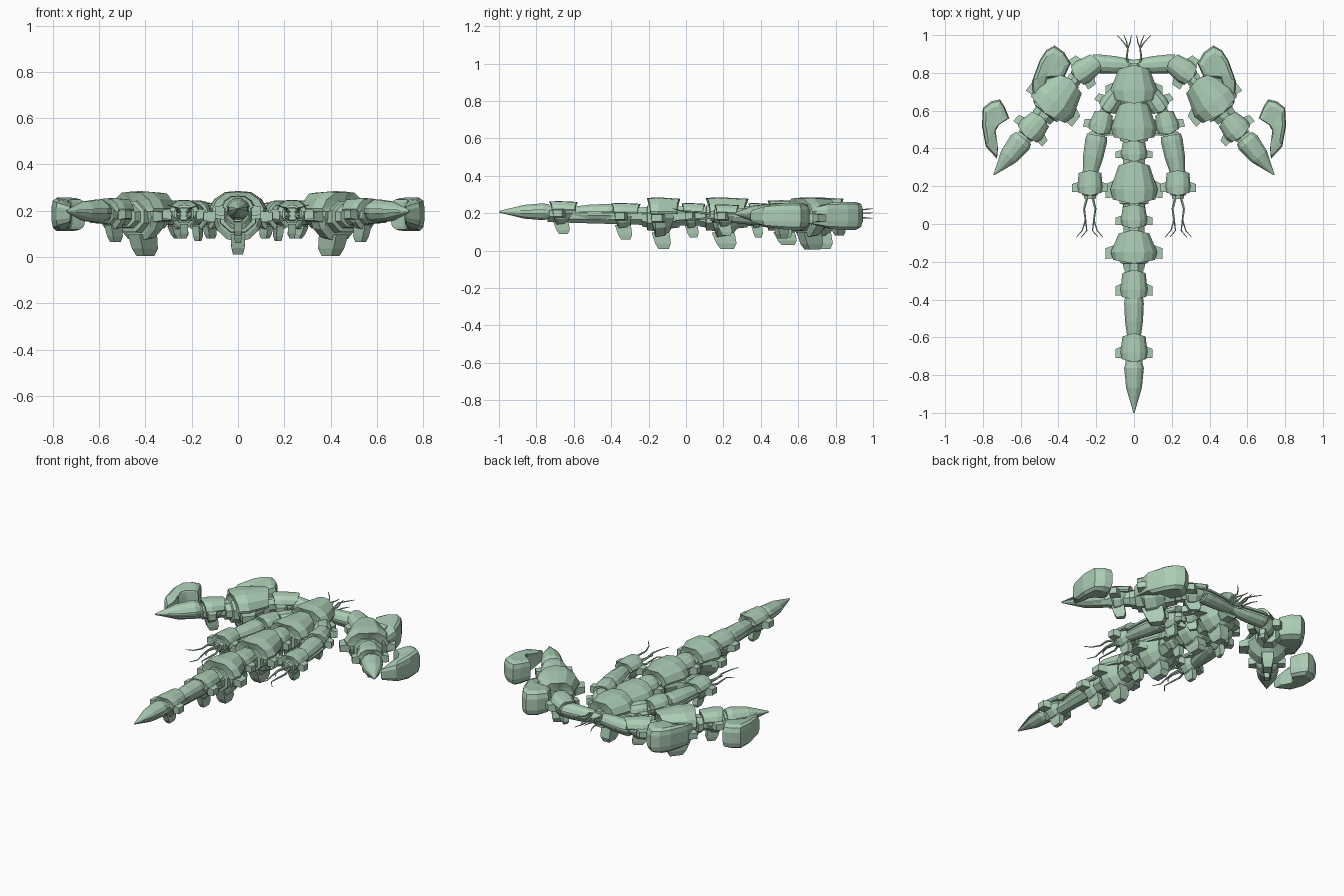
import bpy, bmesh, math
from mathutils import Vector

if "Cube" in bpy.data.objects:
    bpy.data.objects.remove(bpy.data.objects["Cube"])

mat = bpy.data.materials.new("pale_green")
mat.diffuse_color = (0.41, 0.61, 0.46, 1)
mat.use_nodes = True
mat.node_tree.nodes["Principled BSDF"].inputs["Base Color"].default_value = mat.diffuse_color


def finish(name, bm):
    bmesh.ops.recalc_face_normals(bm, faces=bm.faces)
    me = bpy.data.meshes.new(name)
    bm.to_mesh(me)
    bm.free()
    me.materials.append(mat)
    ob = bpy.data.objects.new(name, me)
    bpy.context.collection.objects.link(ob)
    return ob


def skin(bm, rings):
    """Bridge matching rings of points and cap both ends."""
    vs = [[bm.verts.new(p) for p in r] for r in rings]
    n = len(vs[0])
    for a, b in zip(vs, vs[1:]):
        for i in range(n):
            j = (i + 1) % n
            bm.faces.new((a[i], a[j], b[j], b[i]))
    for r in (vs[0], vs[-1]):
        c = bm.verts.new(sum((v.co for v in r), Vector()) / n)
        for i in range(n):
            bm.faces.new((r[i], r[(i + 1) % n], c))


def frame(p0, p1, zc, side):
    """Local (across, along 0..1, up) to world; side -1 mirrors in x."""
    a, b = Vector(p0), Vector(p1)
    d = b - a
    e = Vector((-d.y, d.x)).normalized()

    def f(u, t, v):
        p = a + d * t + e * u
        return Vector((p.x * side, p.y, zc + v))
    return f


def loft(bm, f, section, stations, bulge=0.0, rake=0.0):
    """stations: (t, half width, half height); ends bow out, underside rakes in."""
    rings = []
    for k, (t, w, h) in enumerate(stations):
        s = -1 if k == 0 else 1 if k == len(stations) - 1 else 0
        rings.append([f(u * w, t + s * (bulge * (1 - abs(u)) - rake * max(0, -v)), v * h)
                      for u, v in section])
    skin(bm, rings)


CAP = [(-.97, .2), (-1, .32), (-.82, .68), (-.45, .96), (0, 1), (.45, .96),
       (.82, .68), (1, .32), (.97, .2), (0, .2)]
HULL = [(-1, 0), (-.9, .4), (0, .6), (.9, .4), (1, 0), (.82, -.5), (.45, -.88),
        (0, -1), (-.45, -.88), (-.82, -.5)]
OCT = [(math.cos(i * math.pi / 4 + .3927), math.sin(i * math.pi / 4 + .3927)) for i in range(8)]
UPPER = [(-1, .2), (-.75, .7), (-.3, 1), (.3, 1), (.75, .7), (1, .2)]
LOWER = [(u, -v) for u, v in UPPER]


def box(bm, f, u, t, v, du, dt, dv):
    """Fin: block between two rectangles; du/dv pairs are (root, tip) changes."""
    rings = []
    for k in (0, 1):
        rings.append([f(u[k] + a * du[k], t[k] + b * dt[k], v[k] + c * dv[k])
                      for a, b, c in ((-1, -1, -1), (1, -1, 1), (1, 1, 1), (-1, 1, -1))])
    skin(bm, rings)


def segment(name, p0, p1, w, zc, h, keel, side=1, w0=.68):
    """Armoured link: roof cap, lower hull, neck, two side fins and a keel fin."""
    f = frame(p0, p1, zc, side)
    bm = bmesh.new()
    loft(bm, f, CAP, [(0, w * w0, h * .93), (.7, w, h), (1, w * .9, h * .97)], .14)
    loft(bm, f, HULL, [(.1, w * .55, h * .6), (.45, w * .86, h * .92),
                       (.8, w * .92, h), (.98, w * .78, h * .8)], .05, .18)
    # stepped collar at the open end
    loft(bm, f, OCT, [(-.1, w * .45, h * .5), (.9, w * .68, h * .68), (1.12, w * .66, h * .66),
                      (1.14, w * .52, h * .5), (1.32, w * .48, h * .45)])
    # side fins
    for s in (-1, 1):
        box(bm, f, (s * w * .8, s * (w + .027)), (.68, .76), (0, 0),
            (0, 0), (.26, .2), (.024, .018))
    # keel fin
    a, b = -h * .7, keel - zc
    rings = [[f(x * q, t + y * dt, z) for x, y in ((-1, -1), (1, -1), (1, 1), (-1, 1))]
             for q, t, dt, z in ((w * .26, .62, .34, a), (w * .23, .52, .3, (a + b * 2) / 3),
                                 (w * .17, .5, .2, b))]
    skin(bm, rings)
    return finish(name, bm)


def spike(name, p0, p1, w0, w1, zc, h0, h1, side=1):
    """Tapered spike: upper and lower blades around a thin core."""
    f = frame(p0, p1, zc, side)
    bm = bmesh.new()
    prof = [(0, .82), (.12, 1), (.5, .8), (1, 0)]
    st = [(t, w1 + (w0 - w1) * k, h1 + (h0 - h1) * k) for t, k in prof]
    loft(bm, f, UPPER, st)
    loft(bm, f, LOWER, st)
    loft(bm, f, OCT, [(t * .97 - .05 * (t == 0), w * .85, h * .6) for t, w, h in st])
    return finish(name, bm)


def pod(name, outline, zc, side):
    """Rounded claw shell from an outline of (x, y, half thickness)."""
    n = len(outline)
    cx = sum(p[0] for p in outline) / n
    cy = sum(p[1] for p in outline) / n
    bm = bmesh.new()
    rings = []
    for k, z in ((.72, -1), (.93, -.8), (1, -.4), (1, .5), (.93, .85), (.72, 1)):
        rings.append([Vector((side * (cx + (x - cx) * k), cy + (y - cy) * k, zc + z * h))
                      for x, y, h in outline])
    skin(bm, rings)
    return finish(name, bm)


def tendrils(name, root, shapes, side):
    """Thin curled feelers; each shape is a list of offsets from the root."""
    bm = bmesh.new()
    for path in shapes:
        pts = [Vector(root) + Vector(p) for p in path]
        rings = []
        for i, p in enumerate(pts):
            d = (pts[min(i + 1, len(pts) - 1)] - pts[max(i - 1, 0)]).normalized()
            e = d.cross(Vector((0, 0, 1))).normalized()
            g = e.cross(d)
            r = .0075 * (1 - .75 * i / (len(pts) - 1))
            ring = [p + (e * math.cos(a) + g * math.sin(a)) * r
                    for a in [j * math.tau / 5 for j in range(5)]]
            rings.append([Vector((q.x * side, q.y, q.z)) for q in ring])
        skin(bm, rings)
    return finish(name, bm)


# spine links: start y, end y, half width, centre z, half height, keel z
spine = [("head", .82, .66, .125, .175, .11, .01), ("shoulder", .63, .46, .12, .17, .10, .03),
         ("neck_link", .43, .345, .07, .185, .07, .07), ("chest", .31, .13, .125, .175, .11, .01),
         ("waist_link", .09, -.01, .07, .185, .07, .07), ("belly", -.05, -.19, .123, .175, .11, .01),
         ("tail_link", -.26, -.385, .072, .185, .07, .06), ("tail_joint", -.595, -.715, .072, .2, .065, .09)]
for n, a, b, w, z, h, k in spine:
    segment(n, (0, a), (0, b), w, z, h, k, 1, .85 if w < .1 else .66)
spike("tail_shaft", (0, -.39), (0, -.64), .052, .03, .2, .05, .03)
spike("tail_spike", (0, -.73), (0, -1), .052, .003, .208, .045, .004)

# inner spine core tying the links together
core = bmesh.new()
loft(core, frame((0, .85), (0, -.74), .185, 1), OCT,
     [(0, .04, .045), (.1, .065, .06), (.6, .06, .055), (1, .03, .035)])
finish("spine_core", core)

POD_REAR = [(.335, .85, .07), (.37, .91, .075), (.42, .945, .075), (.465, .92, .075), (.50, .865, .075),
            (.54, .755, .07), (.53, .635, .045), (.49, .68, .05), (.47, .77, .065), (.37, .775, .065)]
POD_OUTER = [(.66, .56, .065), (.685, .62, .07), (.71, .66, .072), (.755, .65, .072), (.80, .615, .072),
             (.805, .52, .07), (.785, .41, .06), (.725, .345, .04), (.72, .40, .045), (.74, .48, .06),
             (.715, .525, .065)]

for side, tag in ((1, "right"), (-1, "left")):
    # claw arm
    spike("upper_arm_" + tag, (.22, .85), (-.02, .835), .05, .03, .18, .045, .03, side)
    segment("elbow_" + tag, (.20, .855), (.30, .785), .066, .18, .065, .08, side, .8)
    segment("claw_shell_" + tag, (.345, .745), (.455, .605), .128, .175, .11, .005, side)
    segment("wrist_" + tag, (.495, .555), (.565, .475), .075, .185, .07, .065, side, .8)
    spike("claw_spike_" + tag, (.585, .455), (.742, .26), .062, .003, .198, .05, .004, side)
    pod("rear_pod_" + tag, POD_REAR, .186, side)
    pod("outer_pod_" + tag, POD_OUTER, .184, side)
    arm = bmesh.new()
    loft(arm, frame((.28, .80), (.63, .41), .18, side), OCT,
         [(0, .035, .04), (.5, .05, .05), (1, .035, .035)])
    finish("arm_core_" + tag, arm)
    # small leg
    segment("hip_" + tag, (.09, .69), (.145, .61), .055, .175, .06, .08, side, .8)
    segment("knee_" + tag, (.16, .585), (.185, .49), .062, .18, .065, .07, side, .8)
    spike("shin_" + tag, (.195, .47), (.238, .24), .058, .035, .185, .05, .035, side)
    segment("ankle_" + tag, (.233, .27), (.233, .165), .067, .185, .062, .08, side, .9)
    # feelers at the leg ends and the head
    feet = [[(s * .012, .02, z * .3), (s * .03, -.05, z), (s * .022, -.11, z * 1.2),
             (s * r, -.165, z * 1.5), (s * (r + .03), -.2, z * 2)]
            for s in (-1, 1) for r, z in ((.04, .02), (.015, -.015))]
    tendrils("foot_feelers_" + tag, (.235, .13, .185), feet, side)
    brow = [[(0, -.02, 0), (.014, .04, z), (.008, .09, z * 1.2), (r * .5, .125, z * 1.3), (r, .16, z * 1.5)]
            for r, z in ((.065, .02), (.03, -.015), (-.01, .005))]
    tendrils("head_feelers_" + tag, (.024, .84, .195), brow, side)
